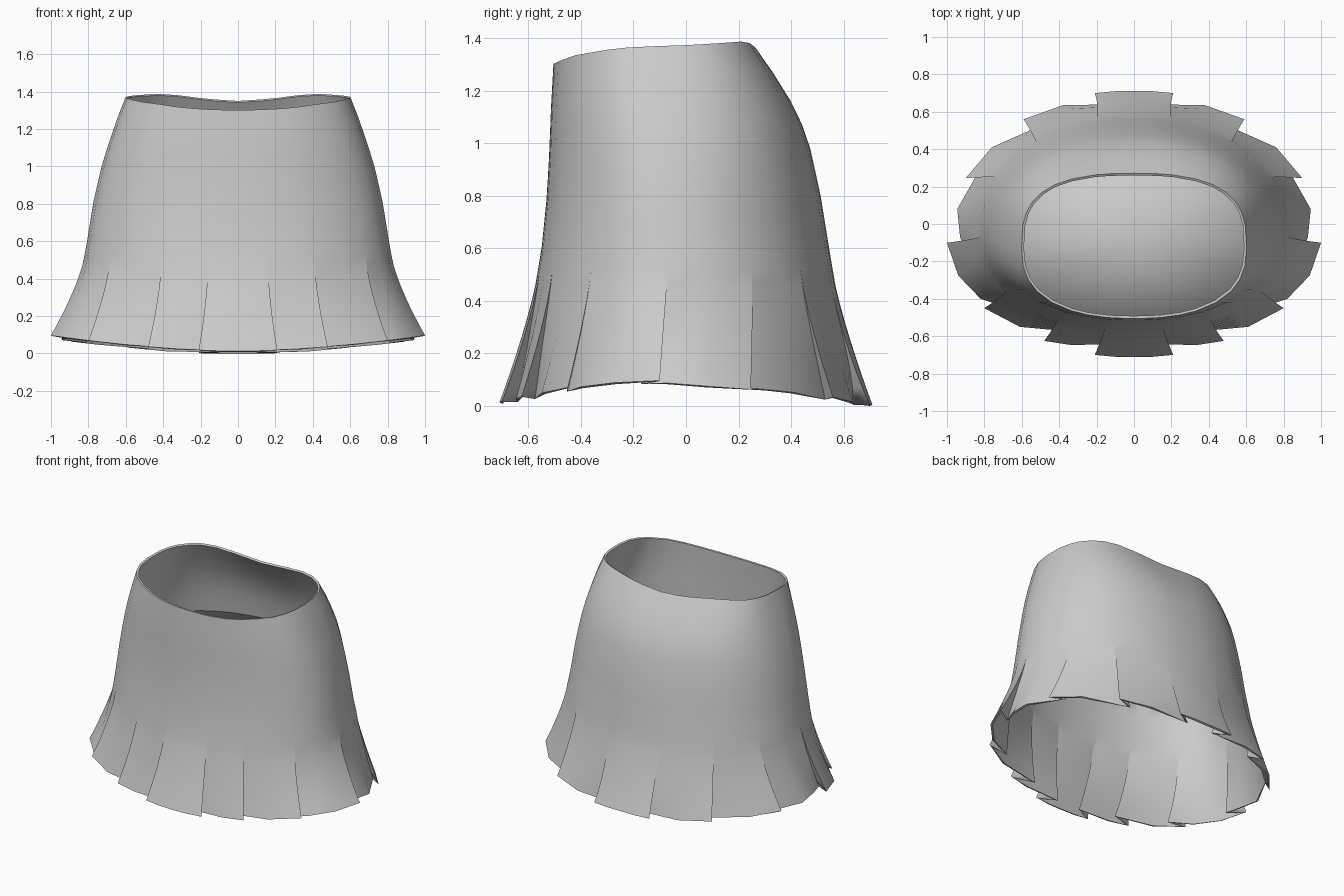
import bpy, bmesh, math

if "Cube" in bpy.data.objects:
    bpy.data.objects.remove(bpy.data.objects["Cube"])

cloth = bpy.data.materials.new("grey_cloth")
cloth.diffuse_color = (0.6, 0.6, 0.6, 1)
cloth.use_nodes = True
cloth.node_tree.nodes["Principled BSDF"].inputs["Base Color"].default_value = cloth.diffuse_color

FOLD_Z = 0.52
LINING_Z = 0.84

# Body outline by height:
# z, half width, front y, back y, centre y, front squareness, back squareness
BODY = [
    (0.30, 0.88, -0.612, 0.605, -0.05, 2.1, 2.1),
    (0.50, 0.825, -0.567, 0.562, -0.06, 2.15, 2.15),
    (0.60, 0.807, -0.55, 0.545, -0.07, 2.15, 2.15),
    (0.80, 0.775, -0.53, 0.513, -0.08, 2.15, 2.2),
    (0.98, 0.735, -0.52, 0.475, -0.09, 2.2, 2.3),
    (1.12, 0.693, -0.515, 0.43, -0.10, 2.3, 2.45),
    (1.30, 0.630, -0.505, 0.325, -0.11, 2.4, 2.75),
    (1.385, 0.595, -0.500, 0.268, -0.12, 2.45, 2.9),
]

# Hem panels on the right half, front to back: hem points and the angle
# (0 = front, pi = back) at which each panel starts and ends at the fold tops
PANELS = [
    ([(0, -0.71), (0.10, -0.71), (0.21, -0.70)], 0.0, 0.17),
    ([(0.10, -0.64), (0.33, -0.648), (0.48, -0.625)], 0.17, 0.49),
    ([(0.34, -0.575), (0.61, -0.55), (0.80, -0.45)], 0.49, 0.96),
    ([(0.67, -0.45), (0.82, -0.40), (0.94, -0.275), (1.0, -0.10)], 0.96, 1.56),
    ([(0.90, -0.16), (0.93, -0.07), (0.945, 0.08), (0.82, 0.30)], 1.56, 2.07),
    ([(0.90, 0.245), (0.76, 0.41), (0.49, 0.53)], 2.07, 2.48),
    ([(0.59, 0.56), (0.38, 0.635), (0.11, 0.64)], 2.48, 2.92),
    ([(0.21, 0.70), (0.10, 0.71), (0, 0.71)], 2.92, math.pi),
]
OUTER_PREVIOUS = 4      # up to this fold the forward panel lies on top


def interp(table, z):
    if z <= table[0][0]:
        return table[0][1:]
    for lo, hi in zip(table, table[1:]):
        if z <= hi[0]:
            f = (z - lo[0]) / (hi[0] - lo[0])
            return [a + (b - a) * f for a, b in zip(lo[1:], hi[1:])]
    return table[-1][1:]


def body_point(ang, z):
    half, front, back, mid, pf, pb = interp(BODY, z)
    s, c = max(0.0, math.sin(ang)), math.cos(ang)
    s = 0.0 if s < 1e-6 else s
    power, reach = (pf, mid - front) if c > 0 else (pb, back - mid)
    x = half * s ** (2 / power)
    return (x, mid - math.copysign(abs(c) ** (2 / power), c) * reach, z)


WAIST = [(-1, 1.302), (-0.8, 1.332), (-0.3, 1.362), (0.2, 1.374), (0.8, 1.387)]


def back_dip(ang):
    return max(0, 1 - math.sin(ang) / 0.5) if ang > 2 else 0


def hem_z(x, y):
    return max(0.003, 0.012 + 0.084 * x ** 1.7 - (0.014 if y > 0 else 0))


def finish(ob, angle):
    bpy.context.collection.objects.link(ob)
    ob.data.materials.append(cloth)
    bpy.ops.object.select_all(action='DESELECT')
    ob.select_set(True)
    bpy.context.view_layer.objects.active = ob
    bpy.ops.object.convert(target='MESH')
    bpy.ops.object.shade_smooth_by_angle(angle=math.radians(angle))


# Skirt: vertical columns joined into one pleated sheet
columns = []
for p, (hem, a0, a1) in enumerate(PANELS):
    n = len(hem) - 1
    for i, (hx, hy) in enumerate(hem):
        ang = a0 + (a1 - a0) * i / n
        bx, by, _ = body_point(ang, FOLD_Z)
        hz = hem_z(hx, hy)
        # the two edges of a fold share a line that the step closes onto
        mx, my = hx, hy
        if i == 0 and p > 0:
            other, inner = PANELS[p - 1][0][-1], p <= OUTER_PREVIOUS
        elif i == n and p < len(PANELS) - 1:
            other, inner = PANELS[p + 1][0][0], p >= OUTER_PREVIOUS
        else:
            other, inner = (hx, hy), False
        w = 0.7 if inner else 0.3
        mx, my = hx + (other[0] - hx) * w, hy + (other[1] - hy) * w
        close = 3.5 if ang > 2.9 else 1.8
        col = []
        for k in range(9):                       # flared pleat, hem to fold top
            d = 1 - k / 8
            f, g = d ** 1.25, d ** close
            col.append((bx + (mx - bx) * f + (hx - mx) * g,
                        by + (my - by) * f + (hy - my) * g,
                        FOLD_Z + (hz - FOLD_Z) * d))
        dip = back_dip(ang)
        top = interp(WAIST, -math.cos(ang))[0] - 0.037 * dip
        for k in range(1, 10):                   # smooth body up to the waist
            x, y, z = body_point(ang, FOLD_Z + (top - FOLD_Z) * k / 9)
            col.append((x, y - 0.02 * dip * (k / 9) ** 4, z))
        columns.append(col)

bm = bmesh.new()
grid = [[bm.verts.new(p) for p in col] for col in columns]
for a, b in zip(grid, grid[1:]):
    for k in range(len(a) - 1):
        bm.faces.new((a[k], b[k], b[k + 1], a[k + 1]))
bmesh.ops.remove_doubles(bm, verts=bm.verts, dist=0.0005)
mesh = bpy.data.meshes.new("skirt")
bm.to_mesh(mesh)
bm.free()
skirt = bpy.data.objects.new("skirt", mesh)
mirror = skirt.modifiers.new("mirror", 'MIRROR')
mirror.use_clip = True
thick = skirt.modifiers.new("thickness", 'SOLIDIFY')
thick.thickness = 0.014
thick.offset = -1
finish(skirt, 75)

# Lining: closed cap inside the body, with a short wall below its edge
bm = bmesh.new()
rings = []
for z in (LINING_Z, LINING_Z - 0.12, LINING_Z - 0.26):
    half = [body_point(math.pi * i / 16, z) for i in range(17)]
    ring = half + [(-x, y, z) for x, y, z in half[-2:0:-1]]
    rings.append([bm.verts.new((x * 0.975, y * 0.975, z)) for x, y, z in ring])
centre = bm.verts.new((0, -0.08, LINING_Z + 0.01))
count = len(rings[0])
for i in range(count):
    j = (i + 1) % count
    bm.faces.new((rings[0][i], rings[0][j], centre))
    for hi, lo in zip(rings, rings[1:]):
        bm.faces.new((lo[i], lo[j], hi[j], hi[i]))
bmesh.ops.recalc_face_normals(bm, faces=bm.faces)
mesh = bpy.data.meshes.new("lining")
bm.to_mesh(mesh)
bm.free()
finish(bpy.data.objects.new("lining", mesh), 120)
